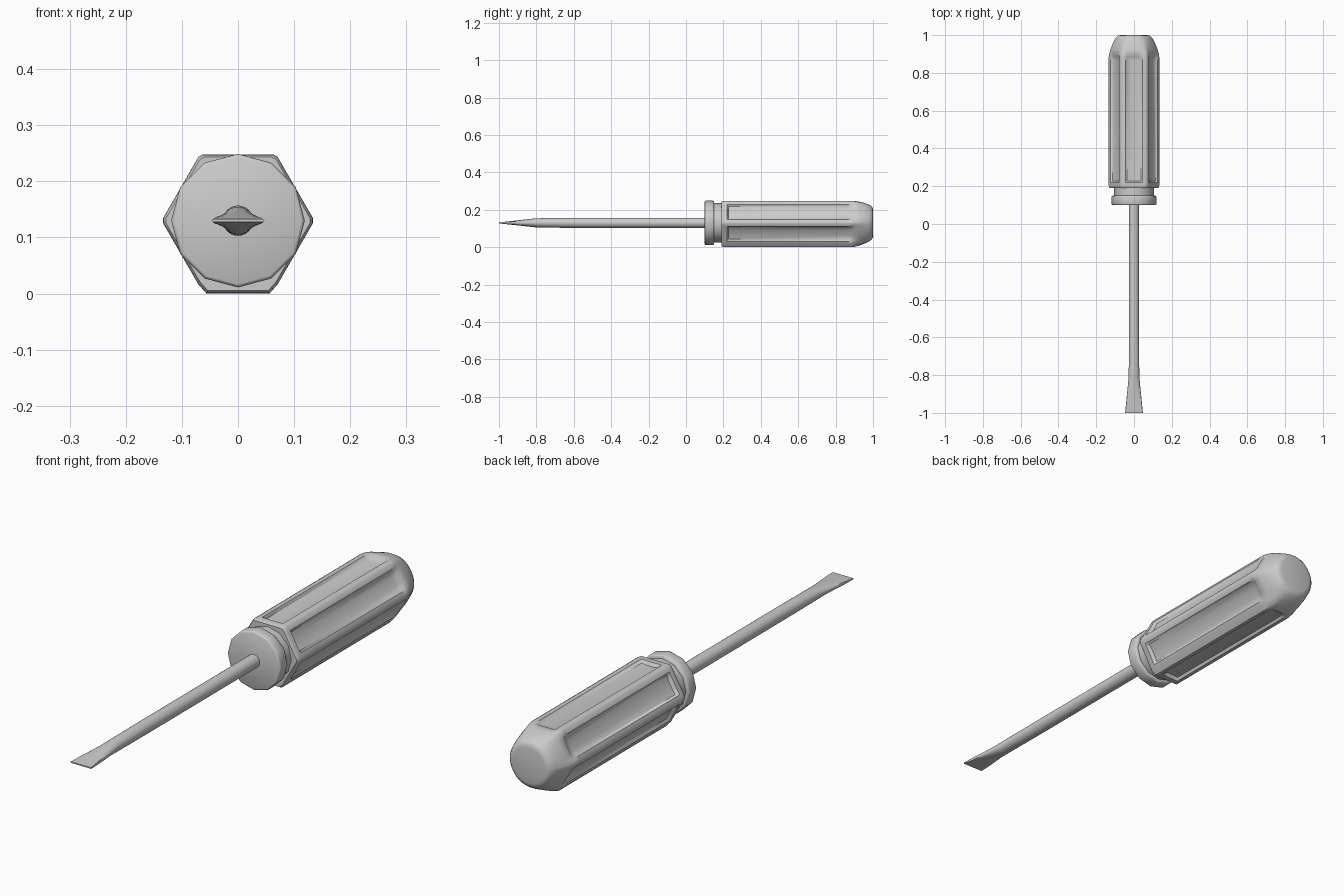
import bpy
import bmesh
from math import cos, sin, pi, radians, hypot

if "Cube" in bpy.data.objects:
    bpy.data.objects.remove(bpy.data.objects["Cube"])

AXIS_Z = 0.13  # height of the tool's long axis


def loft(name, rings, angle):
    """Skin a list of (y, [(x, z), ...]) rings and cap both ends."""
    bm = bmesh.new()
    loops = [[bm.verts.new((x, y, z + AXIS_Z)) for x, z in pts] for y, pts in rings]
    n = len(loops[0])
    for a, b in zip(loops, loops[1:]):
        for i in range(n):
            j = (i + 1) % n
            bm.faces.new((a[i], a[j], b[j], b[i]))
    bm.faces.new(loops[0])
    bm.faces.new(loops[-1])
    bmesh.ops.recalc_face_normals(bm, faces=bm.faces)
    mesh = bpy.data.meshes.new(name)
    bm.to_mesh(mesh)
    bm.free()
    ob = bpy.data.objects.new(name, mesh)
    bpy.context.collection.objects.link(ob)
    bpy.ops.object.select_all(action='DESELECT')
    bpy.context.view_layer.objects.active = ob
    ob.select_set(True)
    bpy.ops.object.shade_smooth_by_angle(angle=radians(angle))
    return ob


def circle(r, n):
    return [(r * cos(2 * pi * i / n), r * sin(2 * pi * i / n)) for i in range(n)]


# fluted hexagonal handle section: (offset across the face, groove depth)
FLUTE = [(-0.063, 0), (-0.046, 0), (-0.038, 0.010), (-0.018, 0.014),
         (0.018, 0.014), (0.038, 0.010), (0.046, 0), (0.063, 0)]


def handle_ring(scale, depth, roundness=0.0):
    pts = []
    for k in range(6):
        a = radians(30 + 60 * k)
        bottom = k == 4
        apothem = 0.13 if bottom else 0.118  # underside sits slightly lower
        for u, d in FLUTE:
            u *= 0.89 if bottom else 1
            h = apothem - d * depth
            x, z = h * cos(a) - u * sin(a), h * sin(a) + u * cos(a)
            f = 1 + roundness * (0.125 / hypot(x, z) - 1)
            pts.append((x * f * scale, z * f * scale))
    return pts


# handle with grooves and rounded butt: y, scale, groove depth, roundness
stations = [(0.19, 0.96, 0, 0), (0.196, 0.99, 0, 0), (0.205, 1, 0, 0), (0.22, 1, 0, 0),
            (0.228, 1, 1, 0), (0.865, 1, 1, 0), (0.885, 1, 0.75, 0), (0.90, 0.99, 0, 0.1),
            (0.925, 0.95, 0, 0.3), (0.95, 0.89, 0, 0.55), (0.975, 0.81, 0, 0.8),
            (0.99, 0.735, 0, 0.95), (0.997, 0.67, 0, 1), (1.0, 0.57, 0, 1)]
loft("handle", [(y, handle_ring(s, d, r)) for y, s, d, r in stations], 40)

# twelve-sided collar and the narrower neck behind it
loft("collar", [(y, circle(r, 12)) for y, r in
                [(0.10, 0.113), (0.102, 0.117), (0.107, 0.119), (0.143, 0.119),
                 (0.148, 0.117), (0.15, 0.113)]], 50)
loft("neck", [(0.14, circle(0.105, 12)), (0.20, circle(0.105, 12))], 40)


# round shaft flattening into the flared blade
def blade_ring(half_w, half_t, flat):
    pts = []
    for x, z in circle(1, 24):
        side = z * (1 - flat) + flat * (1 if z >= 0 else -1) * min(1, abs(z) * 10)
        pts.append((half_w * x, half_t * side))
    return pts


blade = [(0.12, 0.027, 0.027, 0), (-0.6, 0.027, 0.027, 0), (-0.8, 0.028, 0.0245, 0),
         (-0.85, 0.032, 0.019, 0.1), (-0.9, 0.037, 0.0135, 0.3),
         (-0.95, 0.042, 0.008, 0.6), (-1.0, 0.047, 0.0025, 1)]
loft("shaft_and_blade", [(y, blade_ring(w, t, f)) for y, w, t, f in blade], 40)
